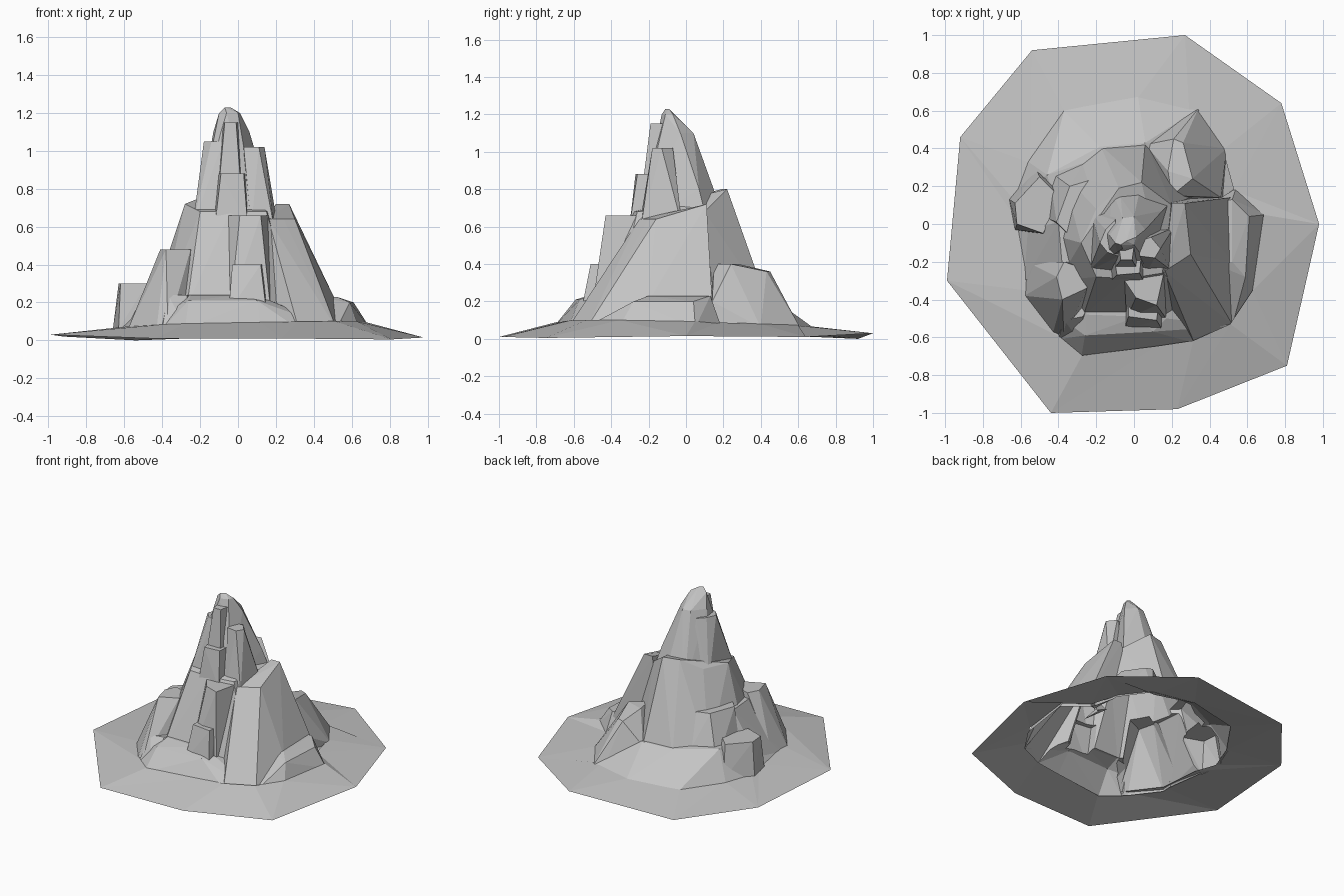
import bpy
import bmesh
from math import atan2

# Remove the default object only
default_cube = bpy.data.objects.get("Cube")
if default_cube:
    bpy.data.objects.remove(default_cube, do_unlink=True)

# Single stone colour
stone = bpy.data.materials.new("stone_grey")
stone.use_nodes = True
stone_colour = (.55, .55, .55, 1)
stone.diffuse_color = stone_colour
for node in stone.node_tree.nodes:
    if node.type == "BSDF_PRINCIPLED":
        node.inputs["Base Color"].default_value = stone_colour
        node.inputs["Roughness"].default_value = .9

BASE = .06   # height where the rock meets the ground
rocks = []


def make_object(name, bm):
    """Turn a bmesh into a flat shaded stone object."""
    mesh = bpy.data.meshes.new(name)
    bm.to_mesh(mesh)
    bm.free()
    mesh.materials.append(stone)
    obj = bpy.data.objects.new(name, mesh)
    bpy.context.scene.collection.objects.link(obj)
    return obj


def rock(name, *tiers):
    """Chiselled boulder: the hull around outlines at several heights."""
    bm = bmesh.new()
    for height, outline in tiers:
        for x, y in outline:
            bm.verts.new((x, y, height))
    hull = bmesh.ops.convex_hull(bm, input=bm.verts[:])
    unused = {v for v in hull["geom_interior"] + hull["geom_unused"]
              if isinstance(v, bmesh.types.BMVert)}
    bmesh.ops.delete(bm, geom=list(unused), context="VERTS")
    bmesh.ops.dissolve_limit(bm, angle_limit=.02, verts=bm.verts[:],
                             edges=bm.edges[:])
    bmesh.ops.recalc_face_normals(bm, faces=bm.faces[:])
    rocks.append(make_object(name, bm))


# Broad foot of the mountain and the ledge on its right
foot_outline = [
    (-.28, -.71), (-.4, -.61), (-.57, -.36), (-.59, -.04), (-.64, .12),
    (-.56, .33), (-.37, .6), (.02, .68), (.3, .58), (.34, .61), (.48, .4),
    (.54, .18), (.52, -.54), (.32, -.63), (.12, -.66)]
ledge_outline = [(.7, .05), (.64, -.36)]

rock("foot",
     (BASE, foot_outline),
     (.21, [(-.26, -.59), (.1, -.57), (.17, -.5)]),
     (.24, [(.06, .43), (-.18, .41), (-.25, -.48), (.02, -.49)]),
     (.26, [(-.46, .26)]))

rock("right_ledge",
     (BASE, ledge_outline + [(.54, .19), (.4, .1), (.4, -.4), (.52, -.54)]),
     (.2, [(.61, .04), (.59, -.28)]),
     (.23, [(.52, .13), (.52, -.2), (.4, .1), (.4, -.2)]))

# Main body and large side slabs
rock("main_body",
     (.18, [(.06, .44), (-.18, .42), (-.38, .27), (-.46, -.05), (-.4, -.3),
            (-.27, -.49), (.17, -.49), (.3, -.38), (.32, .15)]),
     (.68, [(-.2, -.28), (-.04, -.29), (.15, -.26), (.2, .1)]),
     (.72, [(-.28, -.1), (-.2, .08)]),
     (.8, [(-.08, .19), (.04, .22)]))

rock("right_slab",
     (BASE, [(.52, -.53), (.32, -.63), (.2, -.5), (.15, .14)]),
     (.2, [(.51, .14), (.52, -.2)]),
     (.64, [(.3, -.16), (.24, -.2), (.16, -.25)]),
     (.72, [(.27, .11), (.2, .11)]))

rock("back_boulder",
     (BASE, [(.06, .42), (.27, .58), (.34, .61), (.49, .4), (.47, .12),
             (.2, .12)]),
     (.2, [(.06, .42), (.46, .14)]),
     (.36, [(.21, .45), (.26, .43)]),
     (.4, [(.31, .24), (.18, .28), (.2, .15)]))

# Front ledges
rock("front_column",
     (.18, [(-.04, -.5), (.17, -.5), (.17, -.2), (-.05, -.2)]),
     (.66, [(-.05, -.3), (.01, -.39), (.12, -.43), (.16, -.25), (-.05, -.25)]))

rock("front_block",
     (.15, [(-.05, -.56), (.15, -.56), (.16, -.4), (-.05, -.4)]),
     (.4, [(-.03, -.49), (.12, -.51), (.13, -.43), (-.03, -.42)]))

# Left shoulder rocks
rock("front_left_boulder",
     (BASE, [(-.58, -.38), (-.43, -.58), (-.37, -.61), (-.28, -.5),
             (-.25, -.2), (-.57, -.2)]),
     (.48, [(-.41, -.28), (-.38, -.4), (-.25, -.34), (-.23, -.25), (-.37, -.2)]))

rock("front_left_step",
     (BASE, [(-.4, -.61), (-.27, -.64), (-.2, -.4), (-.4, -.4)]),
     (.24, [(-.37, -.51), (-.27, -.49), (-.22, -.38), (-.4, -.38)]))

rock("left_slope",
     (BASE, [(-.58, -.3), (-.59, -.04), (-.5, .1), (-.2, .1), (-.2, -.3)]),
     (.44, [(-.38, -.22), (-.4, .01), (-.2, .05), (-.2, -.25)]))

rock("left_block",
     (BASE, [(-.66, .13), (-.63, -.03), (-.47, -.06), (-.35, .2), (-.52, .3)]),
     (.3, [(-.63, .11), (-.62, .0), (-.48, -.05), (-.4, .15), (-.5, .25)]))

rock("left_step",
     (.15, [(-.48, .04), (-.45, .28), (-.24, .37), (-.1, .2), (-.3, -.1)]),
     (.47, [(-.41, .01), (-.34, .2), (-.24, .23), (-.15, .1), (-.3, -.1)]))

# Summit spires
rock("summit",
     (.6, [(.2, .12), (.04, .22), (-.12, .19), (-.22, .04), (-.22, -.24),
           (.1, -.25)]),
     (.8, [(.15, .07), (.02, .15), (-.07, .14)]),
     (1.1, [(.06, -.03), (.0, .04), (-.06, .03), (-.13, -.06), (-.09, -.15)]),
     (1.2, [(-.1, -.1), (-.04, -.06), (.01, -.07), (.0, -.11), (-.06, -.13)]),
     (1.23, [(-.07, -.11), (-.04, -.09)]))

rock("front_spire",
     (.6, [(-.12, -.26), (.03, -.26), (.04, -.1), (-.12, -.1)]),
     (1.15, [(-.07, -.19), (-.01, -.19), (.0, -.12), (-.08, -.12)]))

rock("front_shelf",
     (.62, [(-.12, -.3), (.05, -.3), (.06, -.1), (-.15, -.1)]),
     (.88, [(-.09, -.27), (.03, -.26), (.04, -.15), (-.11, -.15)]))

rock("right_spire",
     (.6, [(.07, -.25), (.19, -.24), (.21, -.02), (.04, -.02)]),
     (1.02, [(.03, -.17), (.11, -.18), (.14, -.13), (.09, -.07), (.03, -.09)]))

rock("left_spire",
     (.6, [(-.24, -.25), (-.23, .06), (-.08, .12), (-.06, -.27)]),
     (1.05, [(-.18, -.1), (-.15, -.03), (-.1, .02), (-.08, -.17), (-.14, -.15)]))

# Fuse all rocks into one shell
for part in rocks[1:]:
    fuse = rocks[0].modifiers.new("fuse_" + part.name, "BOOLEAN")
    fuse.operation = "UNION"
    fuse.solver = "EXACT"
    fuse.object = part
bpy.context.view_layer.update()
graph = bpy.context.evaluated_depsgraph_get()
bm = bmesh.new()
bm.from_mesh(rocks[0].evaluated_get(graph).to_mesh())
for part in rocks:
    bpy.data.objects.remove(part, do_unlink=True)

# Open the flat underside so the mountain is hollow
bm.normal_update()
underside = [f for f in bm.faces
             if f.normal.z < -.9 and max(v.co.z for v in f.verts) < BASE + .01]
bmesh.ops.delete(bm, geom=underside, context="FACES")
for face in bm.faces:
    face.material_index = 0
    face.smooth = False
make_object("mountain", bm)

# Sloping ground: triangles zipped by angle between rim and outer edge
ground_outline = [
    (.27, 1, .03), (.78, .64, .01), (.98, 0, .015), (.81, -.75, .005),
    (.23, -.98, .01), (-.44, -1, .01), (-.99, -.3, .03), (-.92, .46, .02),
    (-.54, .92, 0)]
tuck = .98   # the rim is tucked just under the rocks
rim = [(x * tuck, y * tuck, BASE + .02 + .02 * (x - y))
       for x, y in foot_outline + ledge_outline]
bm = bmesh.new()
corners = [(atan2(p[1], p[0]), side, bm.verts.new(p))
           for side, loop in (("outer", ground_outline), ("inner", rim))
           for p in loop]
corners.sort(key=lambda corner: corner[0])
latest = {side: vert for angle, side, vert in corners}
for angle, side, vert in corners:
    bm.faces.new((latest["inner"], latest["outer"], vert))
    latest[side] = vert
bm.normal_update()
bmesh.ops.reverse_faces(bm, faces=[f for f in bm.faces if f.normal.z < 0])
make_object("ground_skirt", bm)
